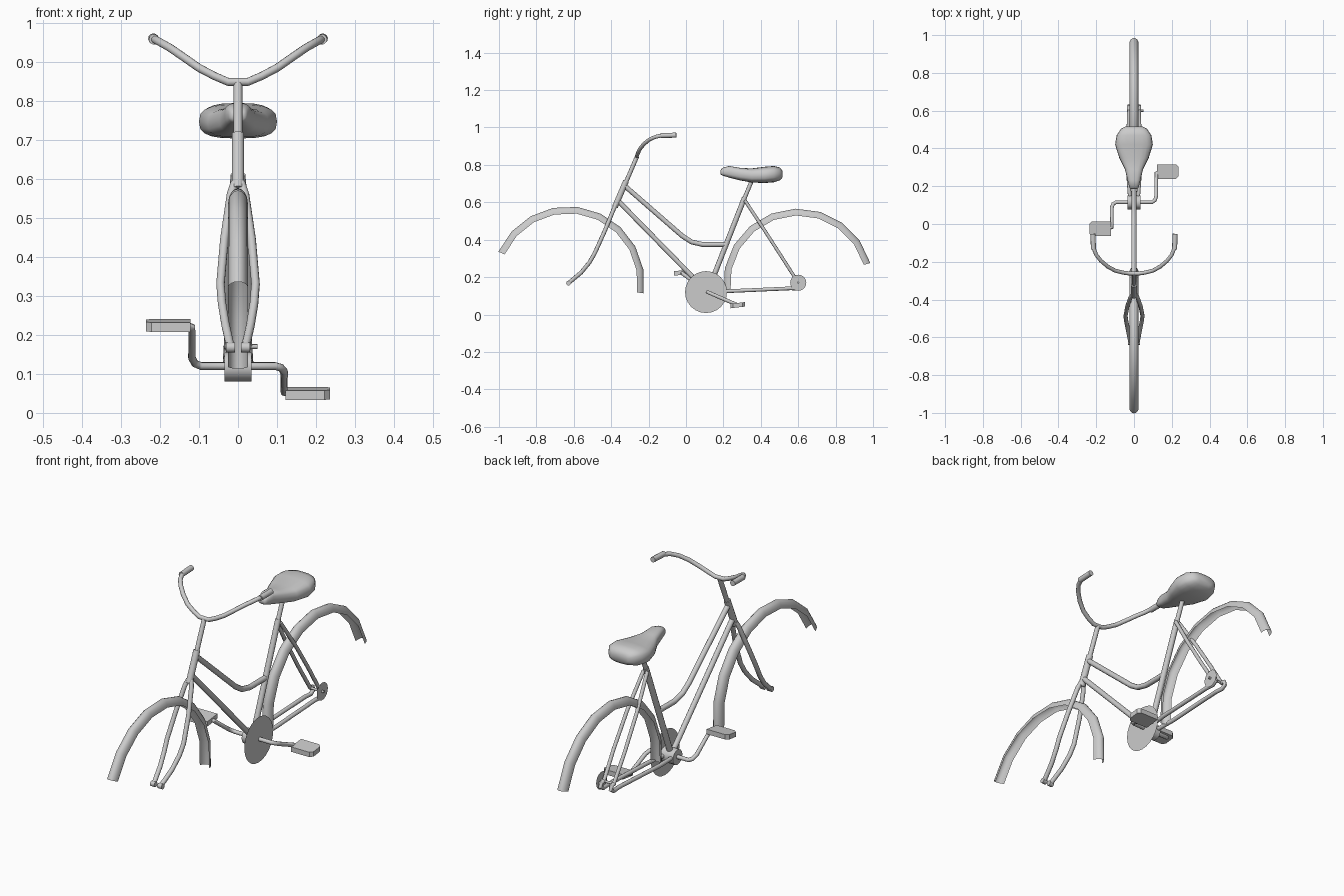
import bpy, bmesh, math
from mathutils import Vector

cube = bpy.data.objects.get("Cube")
if cube:
    bpy.data.objects.remove(cube, do_unlink=True)

grey = bpy.data.materials.new("light_grey")
grey.use_nodes = True
grey.diffuse_color = (0.6, 0.6, 0.6, 1)
grey.node_tree.nodes["Principled BSDF"].inputs["Base Color"].default_value = (0.6, 0.6, 0.6, 1)


def finish(name, bm, angle=40):
    """Turn a bmesh into a shaded, coloured object."""
    mesh = bpy.data.meshes.new(name)
    bm.to_mesh(mesh)
    bm.free()
    mesh.materials.append(grey)
    obj = bpy.data.objects.new(name, mesh)
    bpy.context.collection.objects.link(obj)
    bpy.ops.object.select_all(action="DESELECT")
    obj.select_set(True)
    bpy.context.view_layer.objects.active = obj
    bpy.ops.object.shade_smooth_by_angle(angle=math.radians(angle))
    return obj


def loft(name, rings, caps=True, closed=True, angle=40):
    """Skin a list of equal-length rings of points."""
    bm = bmesh.new()
    rows = [[bm.verts.new(p) for p in ring] for ring in rings]
    n = len(rows[0])
    for a, b in zip(rows, rows[1:]):
        for i in range(n if closed else n - 1):
            j = (i + 1) % n
            bm.faces.new((a[i], a[j], b[j], b[i]))
    if caps:
        bm.faces.new(rows[0])
        bm.faces.new(rows[-1])
    bmesh.ops.recalc_face_normals(bm, faces=bm.faces[:])
    return finish(name, bm, angle)


def tube(name, points, radius, sides=10):
    """Sweep a round section along a path, with mitred bends."""
    pts = [Vector(p) for p in points]
    dirs = [(b - a).normalized() for a, b in zip(pts, pts[1:])]
    side = dirs[0].orthogonal().normalized()
    rings = []
    for i, p in enumerate(pts):
        before, after = dirs[max(i - 1, 0)], dirs[min(i, len(dirs) - 1)]
        t = (before + after).normalized()
        side = (side - t * side.dot(t)).normalized()
        up = t.cross(side)
        rings.append([p + radius * (math.cos(k * math.tau / sides) * side
                                    + math.sin(k * math.tau / sides) * up)
                      for k in range(sides)])
    return loft(name, rings, angle=50)


def pair(name, points, radius):
    """Left and right copies of a tube."""
    for label, s in (("left", 1), ("right", -1)):
        tube(label + "_" + name, [(s * x, y, z) for x, y, z in points], radius)


def disc(name, x, y, z, radius, sides):
    """Flat plate facing sideways."""
    bm = bmesh.new()
    bm.faces.new([bm.verts.new((x, y + radius * math.cos(k * math.tau / sides),
                                z + radius * math.sin(k * math.tau / sides)))
                  for k in range(sides)])
    return finish(name, bm)


def fender(name, y, z, radius, start, end, steps=9):
    """Curved sheet with an arched cross-section."""
    rings = []
    for i in range(steps + 1):
        a = math.radians(start + (end - start) * i / steps)
        ring = []
        for k in range(9):
            t = math.pi * k / 8
            r = radius - 0.036 * (1 - math.sin(t))
            ring.append((0.025 * math.cos(t), y + r * math.cos(a), z + r * math.sin(a)))
        rings.append(ring)
    return loft(name, rings, caps=False, closed=False)


# Fenders
fender("front_fender", -0.63, 0.17, 0.408, -8, 156)
fender("rear_fender", 0.6, 0.165, 0.401, 16, 187)

# Frame tubes
crank_y, crank_z = 0.115, 0.12
tube("head_tube", [(0, -0.32, 0.715), (0, -0.38, 0.575)], 0.016, 12)
tube("down_tube", [(0, -0.365, 0.61), (0, crank_y, crank_z)], 0.013)
tube("step_through_tube", [(0, -0.33, 0.69), (0, -0.06, 0.455), (0, -0.02, 0.42),
                           (0, 0.03, 0.388), (0, 0.09, 0.374), (0, 0.215, 0.375)], 0.013)
tube("seat_tube", [(0, crank_y, crank_z), (0, 0.313, 0.625)], 0.014)
tube("seat_post", [(0, 0.31, 0.615), (0, 0.36, 0.735)], 0.011)
pair("seat_stay", [(0.01, 0.315, 0.61), (0.026, 0.42, 0.45), (0.03, 0.52, 0.295),
                   (0.027, 0.6, 0.17)], 0.009)
pair("chain_stay", [(0.02, crank_y, crank_z), (0.03, 0.25, 0.126), (0.028, 0.56, 0.14),
                    (0.028, 0.605, 0.137), (0.028, 0.625, 0.15), (0.028, 0.62, 0.168),
                    (0.027, 0.6, 0.17)], 0.01)

# Fork
pair("fork_blade", [(0.008, -0.375, 0.59), (0.018, -0.388, 0.56), (0.035, -0.435, 0.445),
                    (0.045, -0.487, 0.33), (0.041, -0.515, 0.28), (0.032, -0.56, 0.225),
                    (0.019, -0.628, 0.168)], 0.011)
pair("fork_tip", [(0.008, -0.628, 0.168), (0.031, -0.628, 0.168)], 0.013)

# Handlebar with grips
tube("handlebar_stem", [(0, -0.32, 0.71), (0, -0.262, 0.845)], 0.0115)
half = [(0.025, -0.262, 0.848), (0.06, -0.257, 0.863), (0.1, -0.247, 0.884),
        (0.14, -0.225, 0.912), (0.175, -0.195, 0.936), (0.2, -0.163, 0.95),
        (0.213, -0.13, 0.957), (0.217, -0.1, 0.957)]
tube("handlebar", [(-x, y, z) for x, y, z in reversed(half)] + half, 0.0105)
pair("grip", [(0.215, -0.135, 0.957), (0.217, -0.052, 0.959)], 0.0135)

# Crank set
tube("bottom_bracket", [(-0.035, crank_y, crank_z - 0.002), (0.035, crank_y, crank_z - 0.002)],
     0.037, 16)
disc("chain_disc", 0.038, 0.107, crank_z, 0.112, 24)


def crank(label, s, y, z):
    """Bent crank arm and its pedal block, chamfered at the outer end."""
    dy, dz = y - crank_y, z - crank_z
    tube(label + "_crank_arm", [(0, crank_y, crank_z), (s * 0.095, crank_y, crank_z),
                                (s * 0.11, crank_y + dy * 0.06, crank_z + dz * 0.06),
                                (s * 0.118, crank_y + dy * 0.2, crank_z + dz * 0.2),
                                (s * 0.118, crank_y + dy * 0.95, crank_z + dz * 0.95),
                                (s * 0.135, y, z)], 0.01)
    outline = [(0.122, -0.039), (0.222, -0.039), (0.236, -0.025),
               (0.236, 0.025), (0.222, 0.039), (0.122, 0.039)]
    loft(label + "_pedal", [[(s * x, y + v, z + h + v * 0.12) for x, v in outline]
                            for h in (-0.012, 0.012)], angle=20)


crank("left", 1, 0.277, 0.05)
crank("right", -1, -0.025, 0.224)

# Rear hub
tube("rear_axle", [(-0.035, 0.6, 0.17), (0.05, 0.6, 0.17)], 0.006)
disc("rear_sprocket", 0.039, 0.6, 0.17, 0.043, 20)

# Saddle: y, half width, top, bottom
sections = [(0.184, 0.018, 0.772, 0.75), (0.195, 0.025, 0.784, 0.743),
            (0.23, 0.034, 0.794, 0.732), (0.29, 0.048, 0.784, 0.717),
            (0.35, 0.078, 0.781, 0.706), (0.42, 0.1, 0.79, 0.703),
            (0.47, 0.092, 0.794, 0.707), (0.503, 0.07, 0.786, 0.718),
            (0.516, 0.045, 0.768, 0.733)]


def squared(v):
    return math.copysign(abs(v) ** 0.7, v)


loft("saddle", [[(w * squared(math.cos(k * math.tau / 20)), y,
                  (top + low) / 2 + (top - low) / 2 * squared(math.sin(k * math.tau / 20)))
                 for k in range(20)] for y, w, top, low in sections], angle=60)
